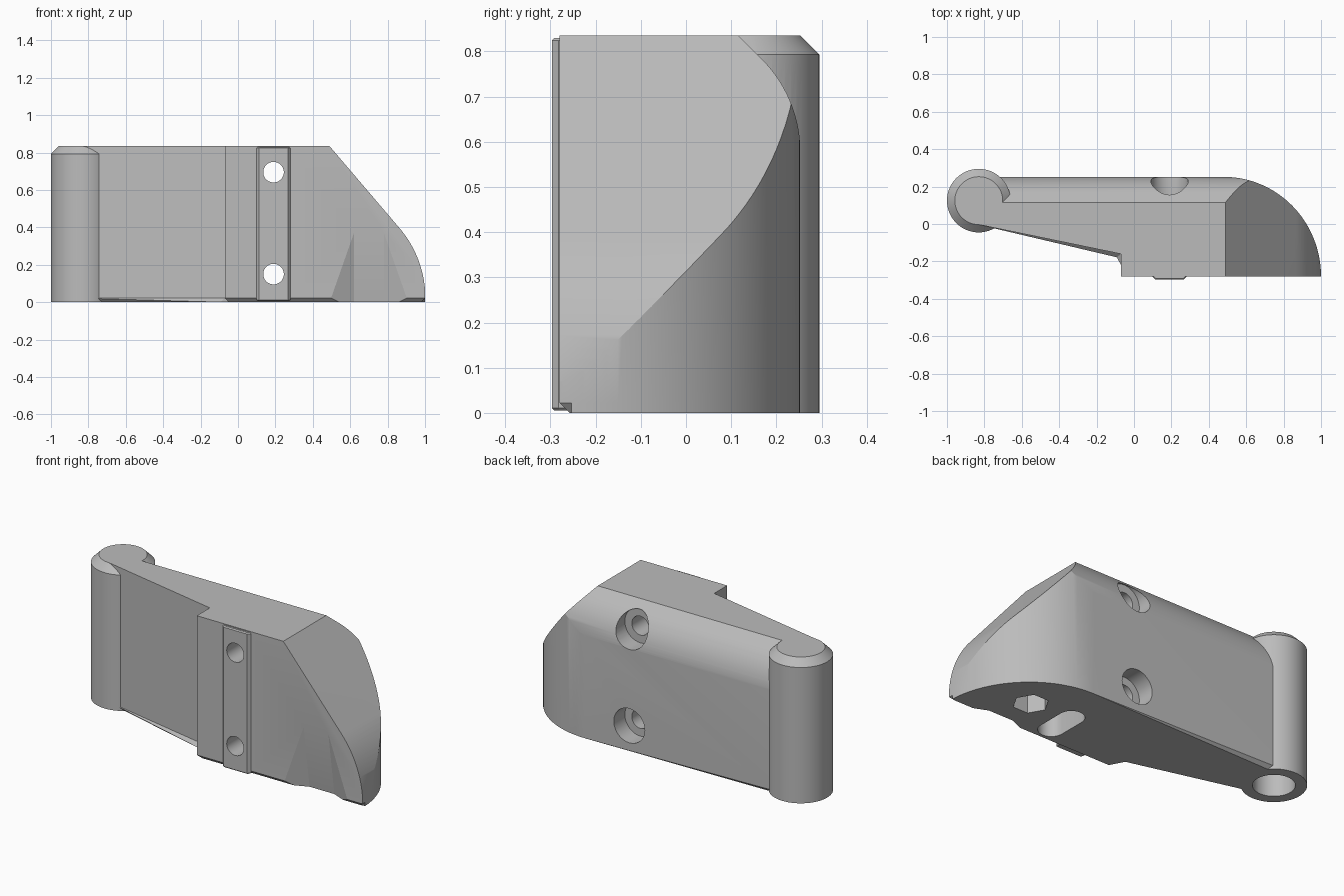
import bpy, bmesh
from math import cos, sin, radians, tau

if "Cube" in bpy.data.objects:
    bpy.data.objects.remove(bpy.data.objects["Cube"])

grey = bpy.data.materials.new("plain_grey")
grey.use_nodes = True
colour = (0.5, 0.5, 0.5, 1)
grey.diffuse_color = colour
grey.node_tree.nodes["Principled BSDF"].inputs["Base Color"].default_value = colour

HEIGHT = 0.835
PLACE = {"x": lambda a, b, t: (t, a, b),
         "y": lambda a, b, t: (a, t, b),
         "z": lambda a, b, t: (a, b, t)}


def arc(cx, cy, rx, ry, start, end, steps):
    angles = [radians(start + (end - start) * i / steps) for i in range(steps + 1)]
    return [(cx + rx * cos(a), cy + ry * sin(a)) for a in angles]


def circle(cx, cy, r, sides=48):
    return [(cx + r * cos(tau * i / sides), cy + r * sin(tau * i / sides)) for i in range(sides)]


def finish(name, bm):
    bmesh.ops.recalc_face_normals(bm, faces=bm.faces)
    mesh = bpy.data.meshes.new(name)
    bm.to_mesh(mesh)
    bm.free()
    mesh.materials.append(grey)
    ob = bpy.data.objects.new(name, mesh)
    bpy.context.collection.objects.link(ob)
    return ob


def prism(name, points, axis, low, high, chamfers=()):
    """Extrude an outline along an axis; chamfers holds (end position, size) pairs."""
    bm = bmesh.new()
    place = PLACE[axis]
    rings = [[bm.verts.new(place(a, b, t)) for a, b in points] for t in (low, high)]
    for ring in rings:
        bm.faces.new(ring)
    n = len(points)
    for i in range(n):
        j = (i + 1) % n
        bm.faces.new((rings[0][i], rings[0][j], rings[1][j], rings[1][i]))
    k = "xyz".index(axis)
    for level, size in chamfers:
        rim = [e for e in bm.edges if all(abs(v.co[k] - level) < 1e-4 for v in e.verts)]
        bmesh.ops.bevel(bm, geom=rim, offset=size, segments=1, affect='EDGES')
    return finish(name, bm)


def combine(target, other, operation):
    mod = target.modifiers.new("combine", 'BOOLEAN')
    mod.operation = operation
    mod.solver = 'EXACT'
    mod.object = other
    bpy.context.view_layer.objects.active = target
    bpy.ops.object.modifier_apply(modifier=mod.name)
    bpy.data.objects.remove(other)


# Main body: plan outline with a chamfered underside
outline = [(-0.07, -0.28)] + arc(0.48, -0.28, 0.52, 0.532, 0, 90, 32)
outline += [(-0.83, 0.252), (-0.855, 0.002), (-0.07, -0.16)]
body = prism("lever_body", outline, "z", 0, HEIGHT, [(0, 0.022)])

# Rounded upper back edge
round_over = arc(-0.037, 0.578, 0.29, 0.29, 0, 45, 14)
round_over += [(0.088, 0.863), (0.4, 0.863), (0.4, 0.578)]
combine(body, prism("back_cutter", round_over, "x", -1.2, 1.2), 'DIFFERENCE')

# Sloping end, curving down to the tip
slope = arc(0.422, 0.02, 0.58, 0.58, 0, 40.4, 16)
slope += [(0.465, 0.863), (1.2, 0.863), (1.2, 0.02)]
combine(body, prism("slope_cutter", slope, "y", -0.6, 0.6), 'DIFFERENCE')

# Faceted finger scoop in the lower front
bm = bmesh.new()
for x, y, z in [(0.49, -0.28, 0), (0.91, -0.28, 0), (0.62, -0.225, 0), (0.78, -0.225, 0),
                (0.62, -0.28, 0.37), (0.78, -0.28, 0.37)]:
    bm.verts.new((x, y, z))
    if y == -0.28:
        bm.verts.new((x, -0.35, z))
    if z == 0:
        bm.verts.new((x, y, -0.05))
        bm.verts.new((x, -0.35, -0.05))
bmesh.ops.convex_hull(bm, input=bm.verts)
combine(body, finish("scoop_cutter", bm), 'DIFFERENCE')

# Raised front rail
rail = [(0.1, -0.2), (0.1, -0.282), (0.113, -0.297), (0.267, -0.297), (0.28, -0.282), (0.28, -0.2)]
combine(body, prism("rail", rail, "z", 0.005, 0.83, [(0.005, 0.006), (0.83, 0.006)]), 'UNION')

# Hinge barrel
barrel = prism("hinge_barrel", circle(-0.83, 0.125, 0.17, 64), "z", 0, HEIGHT,
               [(0, 0.022), (HEIGHT, 0.042)])
combine(body, barrel, 'UNION')

# Screw holes with counterbores at the back
for z in (0.15, 0.695):
    combine(body, prism("screw_cutter", circle(0.19, z, 0.055), "y", -0.5, 0.5), 'DIFFERENCE')
    combine(body, prism("bore_cutter", circle(0.19, z, 0.1), "y", 0.15, 0.5), 'DIFFERENCE')

# Sockets underneath: hinge pin, hexagon and slot
slot = arc(0.41, -0.01, 0.07, 0.07, 0, 180, 16) + arc(0.41, -0.17, 0.07, 0.07, 180, 360, 16)
sockets = [(circle(-0.83, 0.125, 0.11), 0.7),
           (circle(0.66, -0.035, 0.095, 6), 0.25),
           (slot, 0.25)]
for shape, depth in sockets:
    combine(body, prism("socket_cutter", shape, "z", -0.1, depth), 'DIFFERENCE')

# Smooth curves, crisp edges
bpy.ops.object.select_all(action='DESELECT')
body.select_set(True)
bpy.context.view_layer.objects.active = body
bpy.ops.object.shade_smooth_by_angle(angle=radians(20))
